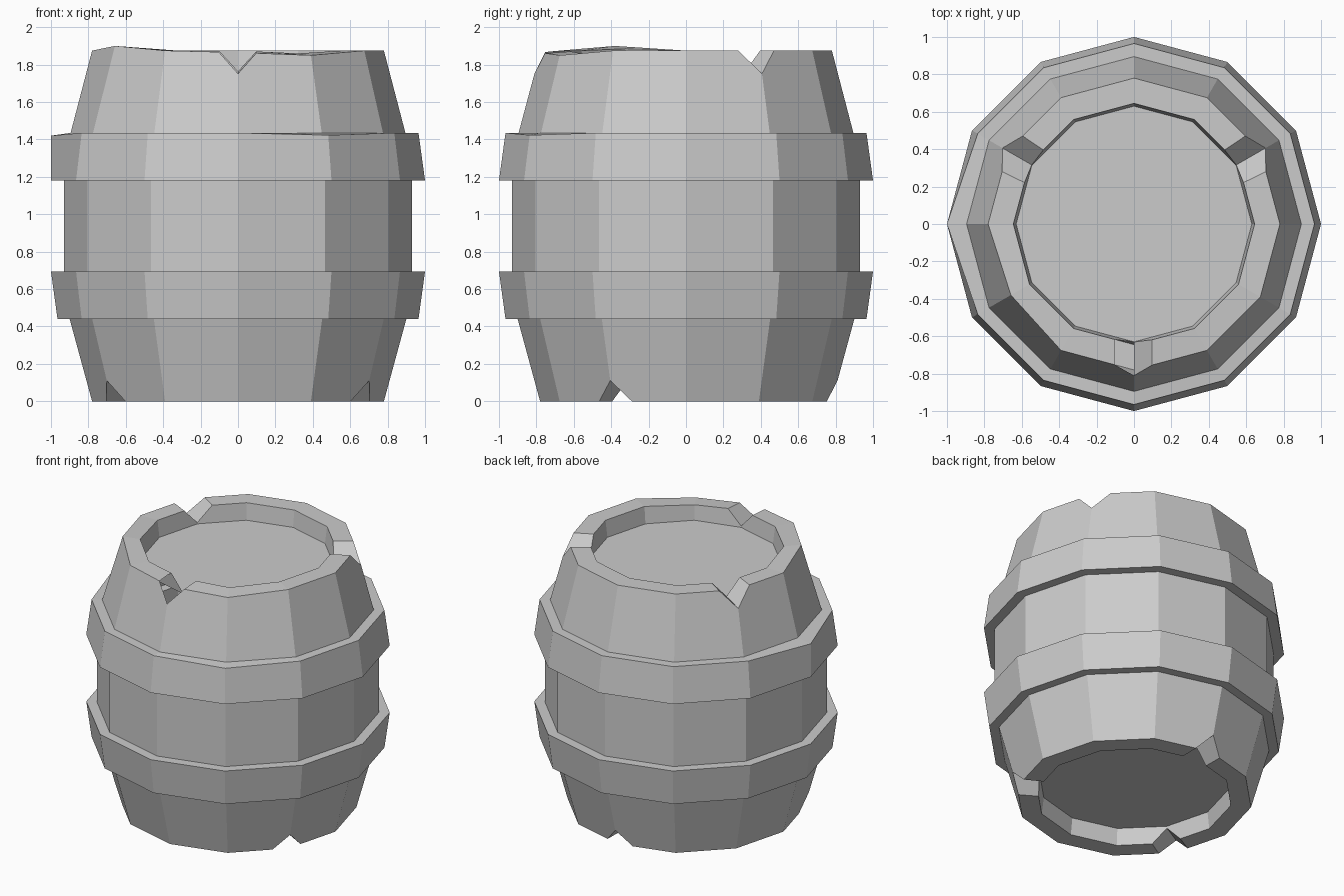
import bpy, bmesh
from math import cos, sin, radians

if "Cube" in bpy.data.objects:
    bpy.data.objects.remove(bpy.data.objects["Cube"])

SIDES = 12

# Barrel profile (radius, z): bottom recess, staves, two hoops, top recess
PROFILE = [(0.63, 0.12), (0.645, 0.0), (0.78, 0.0), (0.90, 0.44), (0.965, 0.44),
           (1.0, 0.695), (0.93, 0.695), (0.93, 1.18), (1.0, 1.18), (0.965, 1.435),
           (0.895, 1.435), (0.78, 1.875), (0.645, 1.875), (0.63, 1.755)]
HOOP_TOP, RIM_OUT, RIM_IN = 9, 11, 12

# Hand-worn irregularities: (ring, angle) -> (radius change, z change)
WEAR = {(RIM_OUT, 210): (-0.02, 0.025), (RIM_IN, 210): (0.0, 0.01),
        (RIM_OUT, 270): (0.0, -0.01), (RIM_OUT, 300): (0.0, -0.025),
        (RIM_IN, 300): (0.0, -0.015), (HOOP_TOP, 180): (0.035, -0.015),
        (HOOP_TOP, 300): (0.0, -0.012)}


def polar(r, deg, z):
    a = radians(deg)
    return (r * cos(a), r * sin(a), z)


def to_object(name, bm):
    bmesh.ops.recalc_face_normals(bm, faces=bm.faces)
    mesh = bpy.data.meshes.new(name)
    bm.to_mesh(mesh)
    bm.free()
    ob = bpy.data.objects.new(name, mesh)
    bpy.context.collection.objects.link(ob)
    return ob


def make_barrel():
    bm = bmesh.new()
    rings = []
    for i, (r, z) in enumerate(PROFILE):
        ring = []
        for k in range(SIDES):
            deg = k * 360 // SIDES
            dr, dz = WEAR.get((i, deg), (0, 0))
            ring.append(bm.verts.new(polar(r + dr, deg, z + dz)))
        rings.append(ring)
    for a, b in zip(rings, rings[1:]):
        for k in range(SIDES):
            n = (k + 1) % SIDES
            bm.faces.new((a[k], a[n], b[n], b[k]))
    bm.faces.new(rings[0])
    bm.faces.new(rings[-1])
    return to_object("barrel", bm)


def add_notch(bm, deg, inner_z, outer_z, up):
    # Radial V-shaped wedge cutting through the rim
    a = radians(deg)
    ends = []
    for r, z in ((0.55, inner_z), (1.0, outer_z)):
        tri = [bm.verts.new(polar(r, deg, z))]
        for s in (-1, 1):
            w = 0.23 * s
            tri.append(bm.verts.new((r * cos(a) - w * sin(a),
                                     r * sin(a) + w * cos(a), z + up * 0.25)))
        ends.append(tri)
    p, q = ends
    bm.faces.new(p)
    bm.faces.new(q)
    for i in range(3):
        j = (i + 1) % 3
        bm.faces.new((p[i], p[j], q[j], q[i]))


barrel = make_barrel()

# Three notches in the top rim, three in the bottom rim between them
bm = bmesh.new()
for deg in (30, 150, 270):
    add_notch(bm, deg, 1.77, 1.738, 1)
for deg in (90, 210, 330):
    add_notch(bm, deg, 0.105, 0.115, -1)
cutter = to_object("notch_cutter", bm)
cutter.hide_render = True

mod = barrel.modifiers.new("notches", 'BOOLEAN')
mod.operation = 'DIFFERENCE'
mod.solver = 'EXACT'
mod.object = cutter
bpy.context.view_layer.objects.active = barrel
barrel.select_set(True)
bpy.ops.object.modifier_apply(modifier=mod.name)
bpy.data.objects.remove(cutter)
